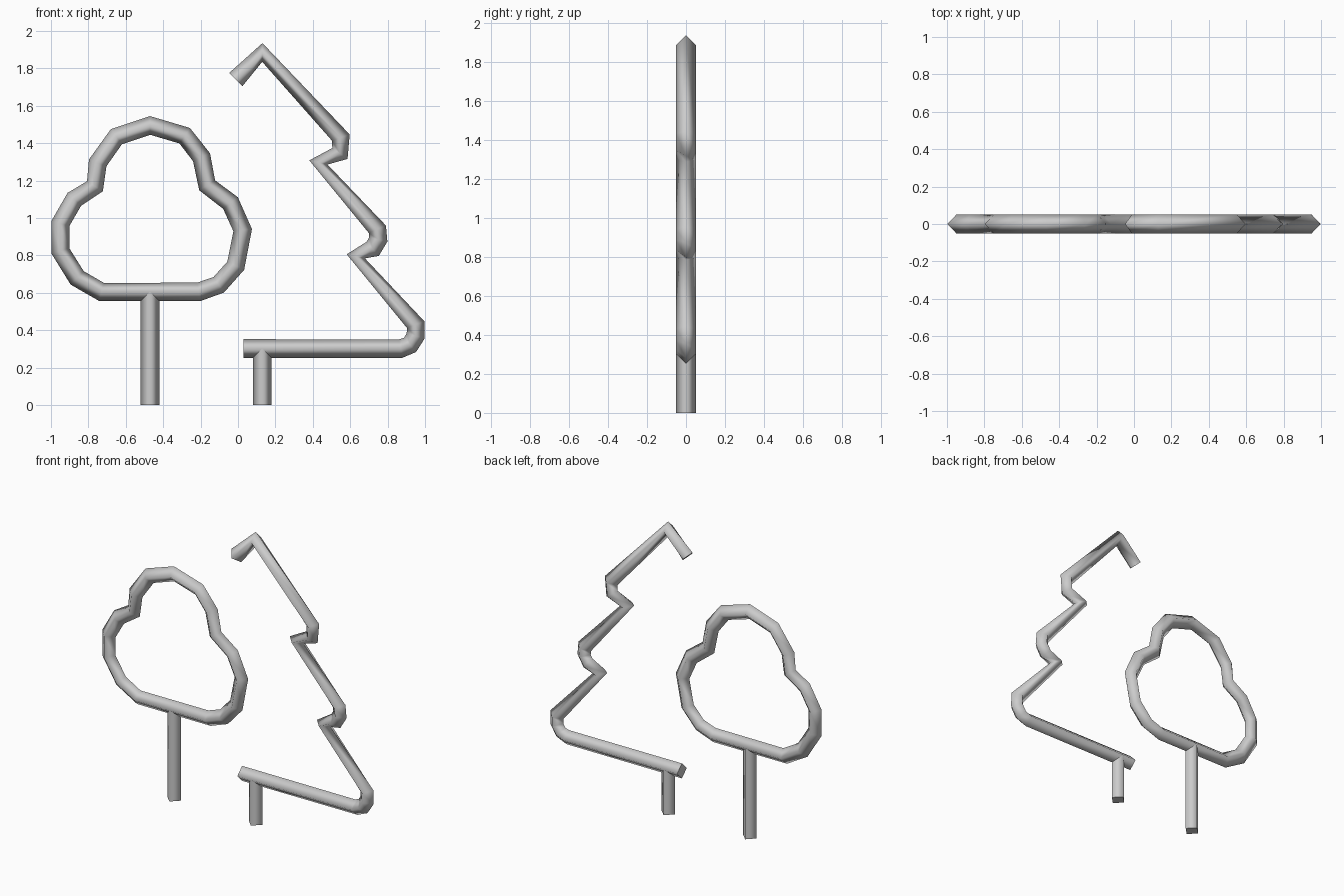
import bpy, bmesh
from mathutils import Vector

if "Cube" in bpy.data.objects:
    bpy.data.objects.remove(bpy.data.objects["Cube"])

RADIUS = 0.05
grey = bpy.data.materials.new("light_grey")
grey.diffuse_color = (0.6, 0.6, 0.6, 1)
grey.use_nodes = True
grey.node_tree.nodes["Principled BSDF"].inputs["Base Color"].default_value = grey.diffuse_color


def tube(name, points, closed=False):
    """Sweep a four-sided diamond section along a path in the XZ plane."""
    path = [Vector((x, 0, z)) for x, z in points]
    n = len(path)
    depth = Vector((0, RADIUS, 0))
    bm = bmesh.new()
    rings = []
    for i, p in enumerate(path):
        before = path[i - 1] if closed or i > 0 else None
        after = path[(i + 1) % n] if closed or i < n - 1 else None
        tangent = Vector()
        if before is not None:
            tangent += (p - before).normalized()
        if after is not None:
            tangent += (after - p).normalized()
        tangent.normalize()
        side = Vector((-tangent.z, 0, tangent.x)) * RADIUS
        rings.append([bm.verts.new(p + d) for d in (side, depth, -side, -depth)])
    for i in range(n if closed else n - 1):
        a, b = rings[i], rings[(i + 1) % n]
        for k in range(4):
            m = (k + 1) % 4
            bm.faces.new((a[k], a[m], b[m], b[k])).smooth = True
    if not closed:
        # flat end caps with their own vertices, so their edges stay crisp
        for ring, flip in ((rings[0], True), (rings[-1], False)):
            cap = [bm.verts.new(v.co) for v in ring]
            bm.faces.new(cap[::-1] if flip else cap)
    bm.normal_update()
    # make the winding face outward
    first = bm.faces[:][0]
    middle = (path[0] + path[1]) / 2
    if first.normal.dot(first.calc_center_median() - middle) < 0:
        bmesh.ops.reverse_faces(bm, faces=bm.faces[:])
    mesh = bpy.data.meshes.new(name)
    bm.to_mesh(mesh)
    bm.free()
    mesh.materials.append(grey)
    obj = bpy.data.objects.new(name, mesh)
    bpy.context.collection.objects.link(obj)
    return obj


# Rounded tree: closed crown outline and trunk
tube("round_crown", [
    (-0.47, 1.495), (-0.285, 1.44), (-0.195, 1.325), (-0.165, 1.175),
    (-0.04, 1.08), (0.025, 0.935), (-0.012, 0.745), (-0.103, 0.643),
    (-0.21, 0.605), (-0.73, 0.605), (-0.86, 0.68), (-0.95, 0.825),
    (-0.95, 0.97), (-0.875, 1.10), (-0.765, 1.17), (-0.75, 1.295),
    (-0.65, 1.435)], closed=True)
tube("round_trunk", [(-0.47, 0), (-0.47, 0.605)])

# Pine tree: open zigzag outline with three tiers, and trunk
tube("pine_outline", [
    (-0.012, 1.74), (0.13, 1.885),
    (0.55, 1.43), (0.545, 1.345), (0.43, 1.297),
    (0.745, 0.94), (0.75, 0.885), (0.72, 0.835), (0.63, 0.795),
    (0.95, 0.43), (0.95, 0.37), (0.92, 0.322), (0.87, 0.302),
    (0.03, 0.302)])
tube("pine_trunk", [(0.13, 0), (0.13, 0.302)])
